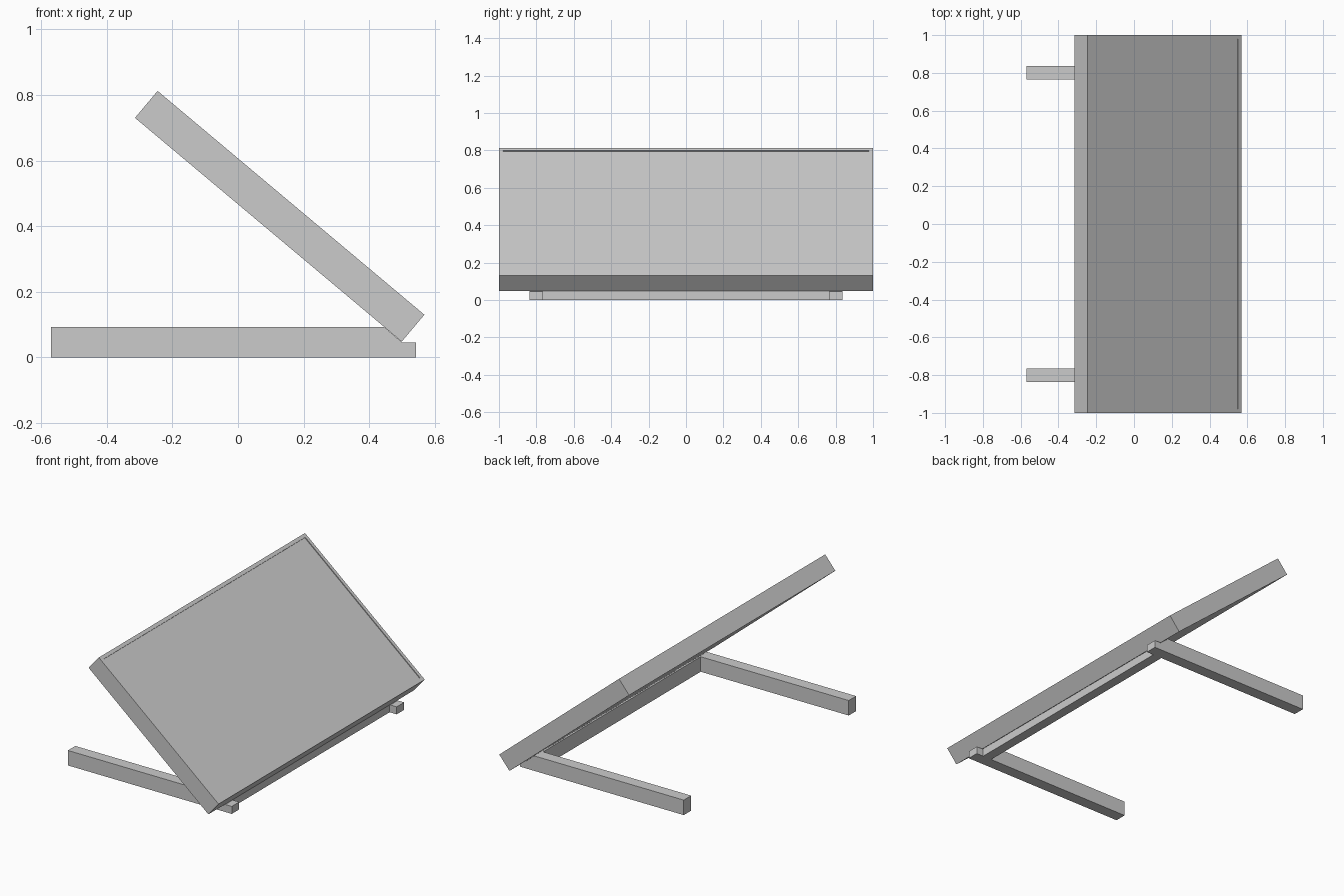
import bpy, bmesh
from mathutils import Vector

if "Cube" in bpy.data.objects:
    bpy.data.objects.remove(bpy.data.objects["Cube"])


def extrude_profile(name, profile, y0, y1):
    """Extrude an x-z outline from y0 to y1."""
    bm = bmesh.new()
    face = bm.faces.new([bm.verts.new((x, y0, z)) for x, z in profile])
    out = bmesh.ops.extrude_face_region(bm, geom=[face])
    verts = [g for g in out["geom"] if isinstance(g, bmesh.types.BMVert)]
    bmesh.ops.translate(bm, verts=verts, vec=(0, y1 - y0, 0))
    bmesh.ops.recalc_face_normals(bm, faces=bm.faces)
    mesh = bpy.data.meshes.new(name)
    bm.to_mesh(mesh)
    bm.free()
    obj = bpy.data.objects.new(name, mesh)
    bpy.context.collection.objects.link(obj)
    return obj


# Tilted panel slab with a shallow recess in its upper face
panel = extrude_profile("tilted_panel", [(-0.314, 0.73), (0.499, 0.048),
                                         (0.568, 0.13), (-0.245, 0.812)], -1, 1)
bm = bmesh.new()
bm.from_mesh(panel.data)
up = Vector((0.643, 0, 0.766))
top = max(bm.faces, key=lambda f: f.normal.dot(up))
bmesh.ops.inset_region(bm, faces=[top], thickness=0.03, depth=0)
# Push an extra inner ring straight down to form the recess walls
bmesh.ops.inset_region(bm, faces=[top], thickness=0.0001, depth=0)
bmesh.ops.translate(bm, verts=top.verts, vec=up * -0.005)
bm.to_mesh(panel.data)
bm.free()

# Ground rails, notched at the front to seat the panel
rail = [(-0.57, 0), (0.543, 0), (0.543, 0.046), (0.5, 0.046),
        (0.446, 0.092), (-0.57, 0.092)]
for side, y in (("left", -0.8), ("right", 0.8)):
    extrude_profile(side + "_ground_rail", rail, y - 0.036, y + 0.036)

# Crossbar joining the rails under the panel's lower edge
extrude_profile("crossbar", [(0.435, 0), (0.495, 0), (0.495, 0.05),
                             (0.446, 0.092), (0.435, 0.092)], -0.764, 0.764)
